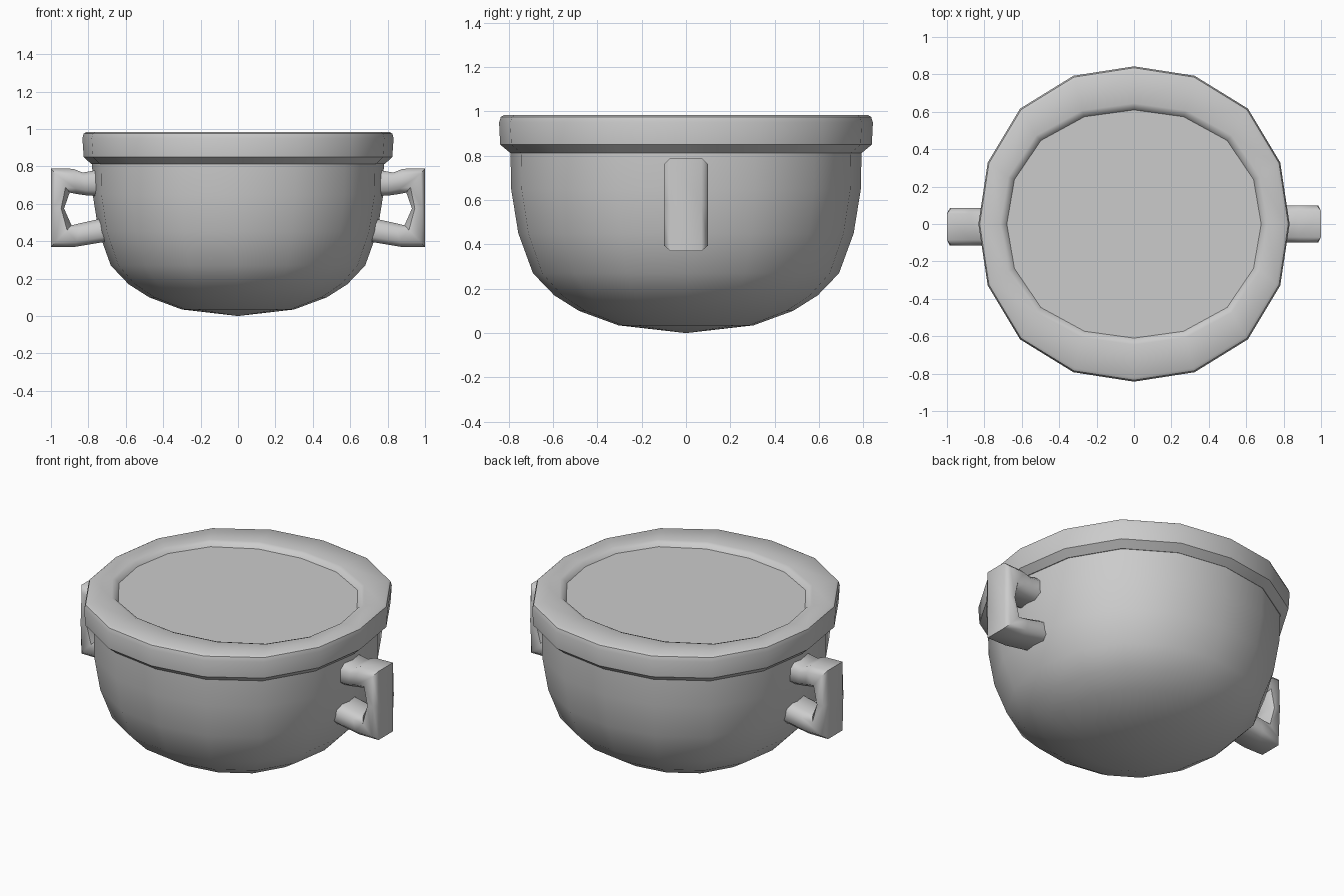
import bpy, bmesh, math

if "Cube" in bpy.data.objects:
    bpy.data.objects.remove(bpy.data.objects["Cube"])

SIDES = 16


def finish(bm, name, angle):
    bmesh.ops.recalc_face_normals(bm, faces=bm.faces)
    mesh = bpy.data.meshes.new(name)
    bm.to_mesh(mesh)
    bm.free()
    ob = bpy.data.objects.new(name, mesh)
    bpy.context.collection.objects.link(ob)
    bpy.ops.object.select_all(action='DESELECT')
    ob.select_set(True)
    bpy.context.view_layer.objects.active = ob
    bpy.ops.object.shade_smooth_by_angle(angle=math.radians(angle))
    return ob


def bridge(bm, a, b):
    n = len(a)
    for i in range(n):
        j = (i + 1) % n
        bm.faces.new((a[i], a[j], b[j], b[i]))


def lathe(name, rings, angle, cap_end_z=None, cap_start_z=None):
    """Skin slightly squared elliptical rings given as (x radius, y radius, z)."""
    bm = bmesh.new()
    loops = []
    for rx, ry, z in rings:
        loop = []
        for i in range(SIDES):
            a = 2 * math.pi * i / SIDES
            k = 1 + 0.035 * math.sin(2 * a) ** 2
            loop.append(bm.verts.new((rx * k * math.cos(a), ry * k * math.sin(a), z)))
        loops.append(loop)
    for a, b in zip(loops, loops[1:]):
        bridge(bm, a, b)
    for loop, z in ((loops[0], cap_start_z), (loops[-1], cap_end_z)):
        if z is not None:
            c = bm.verts.new((0, 0, z))
            for i in range(SIDES):
                bm.faces.new((loop[i], loop[(i + 1) % SIDES], c))
    return finish(bm, name, angle)


# Bowl: outer wall from the bottom up, then the inner wall back down
outer = [(.30, .035), (.475, .10), (.585, .17), (.68, .27), (.745, .45),
         (.777, .65), (.78, .83)]
inner = [(.733, .83), (.73, .65), (.705, .46), (.64, .29), (.55, .20),
         (.45, .135), (.29, .07)]
lathe("bowl", [(r, r * 1.015, z) for r, z in outer + inner], 50,
      cap_start_z=0.0, cap_end_z=.04)

# Thick rim with the slightly sunken flat surface inside it
lathe("rim_and_filling", [
    (.74, .75, .815), (.785, .793, .813), (.825, .838, .85), (.832, .843, .95),
    (.825, .835, .975), (.81, .82, .984), (.715, .645, .982), (.695, .625, .975),
    (.68, .61, .955)], 40, cap_end_z=.955)

# Handles: rounded sections spanning from the inside to the outside of the loop
SPANS = [((.73, .64), (.73, .785)), ((.81, .645), (.83, .767)),
         ((.865, .653), (.88, .787)), ((.90, .66), (1.0, .79)),
         ((.93, .575), (1.0, .58)), ((.89, .485), (1.0, .37)),
         ((.84, .497), (.87, .37)), ((.69, .53), (.69, .40))]
SECTION = [(0, -.06), (.22, -.1), (.78, -.1), (1, -.07),
           (1, .07), (.78, .1), (.22, .1), (0, .06)]


def handle(name, side, y_offset):
    bm = bmesh.new()
    loops = []
    for (x0, z0), (x1, z1) in SPANS:
        loops.append([bm.verts.new((side * (x0 + (x1 - x0) * t), y + y_offset,
                                    z0 + (z1 - z0) * t)) for t, y in SECTION])
    for a, b in zip(loops, loops[1:]):
        bridge(bm, a, b)
    bm.faces.new(loops[0])
    bm.faces.new(loops[-1])
    finish(bm, name, 60)


handle("right_handle", 1, 0.0)
handle("left_handle", -1, -0.015)
